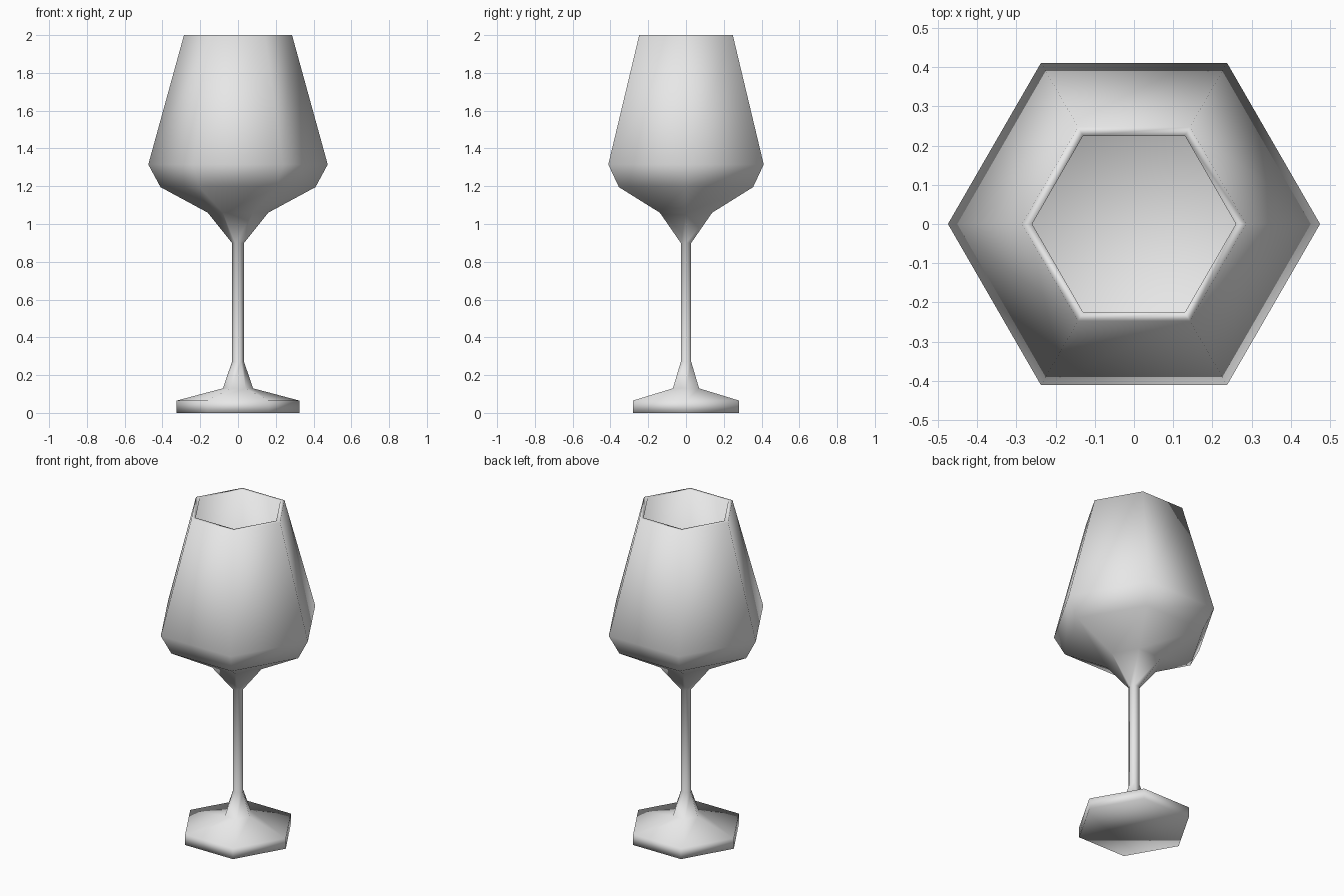
import bpy
import bmesh
from math import cos, sin, tau

cube = bpy.data.objects.get("Cube")
if cube:
    bpy.data.objects.remove(cube, do_unlink=True)

SIDES = 6

# Single pale grey colour
grey = bpy.data.materials.new("pale_grey")
grey.use_nodes = True
colour = (0.8, 0.8, 0.8, 1.0)
grey.diffuse_color = colour
grey.node_tree.nodes["Principled BSDF"].inputs["Base Color"].default_value = colour

# Profile as (corner radius, height), from the underside of the foot to the cup floor
foot = [(0.325, 0.0), (0.325, 0.065), (0.08, 0.13)]
stem = [(0.032, 0.27), (0.032, 0.90)]
bowl = [(0.16, 1.06), (0.41, 1.195), (0.475, 1.315), (0.286, 2.0)]
cup_inside = [(0.26, 2.0), (0.45, 1.32), (0.39, 1.215)]


def loft(name, profile):
    """Join hexagonal rings into one closed, smooth-shaded shell."""
    bm = bmesh.new()
    rings = []
    for radius, z in profile:
        angles = [tau * i / SIDES for i in range(SIDES)]
        rings.append([bm.verts.new((radius * cos(a), radius * sin(a), z)) for a in angles])
    for low, high in zip(rings, rings[1:]):
        for i in range(SIDES):
            j = (i + 1) % SIDES
            bm.faces.new((low[i], low[j], high[j], high[i]))
    # Underside of the foot and floor of the cup
    bm.faces.new(rings[0][::-1])
    bm.faces.new(rings[-1])
    for face in bm.faces:
        face.smooth = True
    mesh = bpy.data.meshes.new(name)
    bm.to_mesh(mesh)
    bm.free()
    mesh.materials.append(grey)
    obj = bpy.data.objects.new(name, mesh)
    bpy.context.collection.objects.link(obj)
    return obj


loft("stemmed_glass", foot + stem + bowl + cup_inside)
